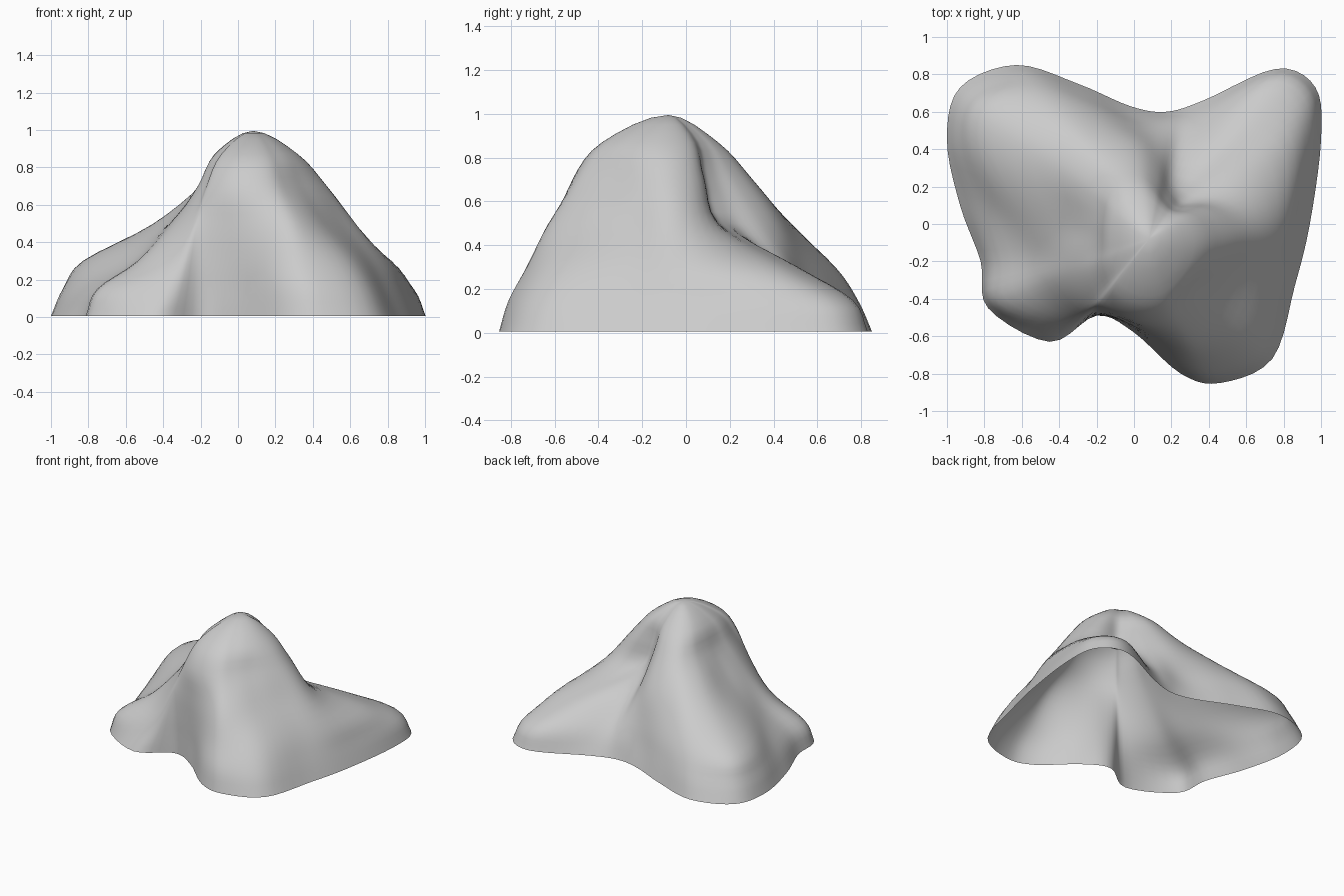
import bpy
from math import hypot

if "Cube" in bpy.data.objects:
    bpy.data.objects.remove(bpy.data.objects["Cube"])

# Summit and the contour heights at which each spoke is described
CX, CY, TOP = 0.08, -0.08, 0.995
LEVELS = (0.005, 0.15, 0.3, 0.5, 0.7, 0.87)
SOFTEN = (0, 0, 1, 2, 4, 8)   # how far each contour is averaged around the hill

# Spokes, counter-clockwise: foot x, foot y, then distance fractions at the upper levels
SPOKES = [
    (0.94, 0.00, .92, .83, .67, .54, .38),    # right ridge
    (1.00, 0.45, .93, .80, .40, .27, .18),    # bowl
    (0.97, 0.73, .93, .69, .28, .19, .13),    # back right lobe
    (0.76, 0.83, .92, .65, .28, .19, .13),
    (0.37, 0.66, .87, .66, .40, .27, .18),    # back hollow
    (0.17, 0.60, .93, .81, .63, .44, .29),
    (-0.02, 0.63, .92, .84, .73, .55, .34),
    (-0.30, 0.75, .93, .84, .66, .46, .29),
    (-0.63, 0.85, .93, .82, .60, .37, .23),   # back left lobe
    (-0.93, 0.73, .94, .86, .53, .27, .18),
    (-1.00, 0.45, .94, .83, .47, .27, .19),
    (-0.93, 0.10, .90, .72, .44, .27, .19),   # left slope
    (-0.82, -0.20, .92, .69, .49, .31, .20),  # front left lobe
    (-0.78, -0.45, .93, .70, .50, .34, .22),
    (-0.45, -0.63, .86, .75, .63, .48, .32),
    (-0.20, -0.49, .99, .97, .93, .83, .55),  # front cliff
    (0.00, -0.58, .97, .94, .90, .86, .70),
    (0.25, -0.80, .95, .87, .76, .61, .47),   # front right lobe
    (0.46, -0.85, .94, .83, .69, .48, .30),
    (0.74, -0.72, .92, .80, .57, .38, .23),
    (0.86, -0.33, .91, .79, .59, .43, .28),
]
AROUND, UP = 5, 4    # subdivisions between spokes and between levels


def spline(p0, p1, p2, p3, t):
    """Catmull-Rom blend of four points."""
    return tuple(0.5 * (2 * b + (c - a) * t + (2 * a - 5 * b + 4 * c - d) * t * t
                        + (3 * b - a - 3 * c + d) * t ** 3)
                 for a, b, c, d in zip(p0, p1, p2, p3))


def soften(values, width):
    """Two box averages around a closed ring."""
    for _ in range(2):
        values = [sum(values[(i + k) % len(values)] for k in range(-width, width + 1))
                  / (2 * width + 1) for i in range(len(values))]
    return values


# Smooth the spokes around the hill, then soften the upper contours
n = len(SPOKES)
spokes = [spline(*(SPOKES[(i + k) % n] for k in (-1, 0, 1, 2)), j / AROUND)
          for i in range(n) for j in range(AROUND)]
lengths = [hypot(s[0] - CX, s[1] - CY) for s in spokes]
rings = [lengths] + [soften([s[k + 1] * d for s, d in zip(spokes, lengths)], SOFTEN[k])
                     for k in range(1, len(LEVELS))]

# Smooth each spoke from foot to summit
columns = []
for s, d, radii in zip(spokes, lengths, zip(*rings)):
    dx, dy = (s[0] - CX) / d, (s[1] - CY) / d
    prof = list(zip(radii, LEVELS)) + [(0.0, TOP)]
    foot = (2 * prof[0][0] - prof[1][0], -prof[1][1])
    prof = [foot] + prof + [(-prof[-2][0], prof[-2][1])]
    col = []
    for i in range(len(LEVELS)):
        for j in range(UP):
            r, z = spline(*prof[i:i + 4], j / UP)
            col.append((CX + dx * r, CY + dy * r, z))
    columns.append(col)

# Open-bottomed shell
m, rows = len(columns), len(columns[0])
verts = [v for col in columns for v in col] + [(CX, CY, TOP)]
faces = []
for i in range(m):
    a, b = i * rows, (i + 1) % m * rows
    faces += [(a + r, b + r, b + r + 1, a + r + 1) for r in range(rows - 1)]
    faces.append((a + rows - 1, b + rows - 1, len(verts) - 1))

mesh = bpy.data.meshes.new("hill")
mesh.from_pydata(verts, [], faces)
mesh.update()
hill = bpy.data.objects.new("hill", mesh)
bpy.context.collection.objects.link(hill)
for p in mesh.polygons:
    p.use_smooth = True
